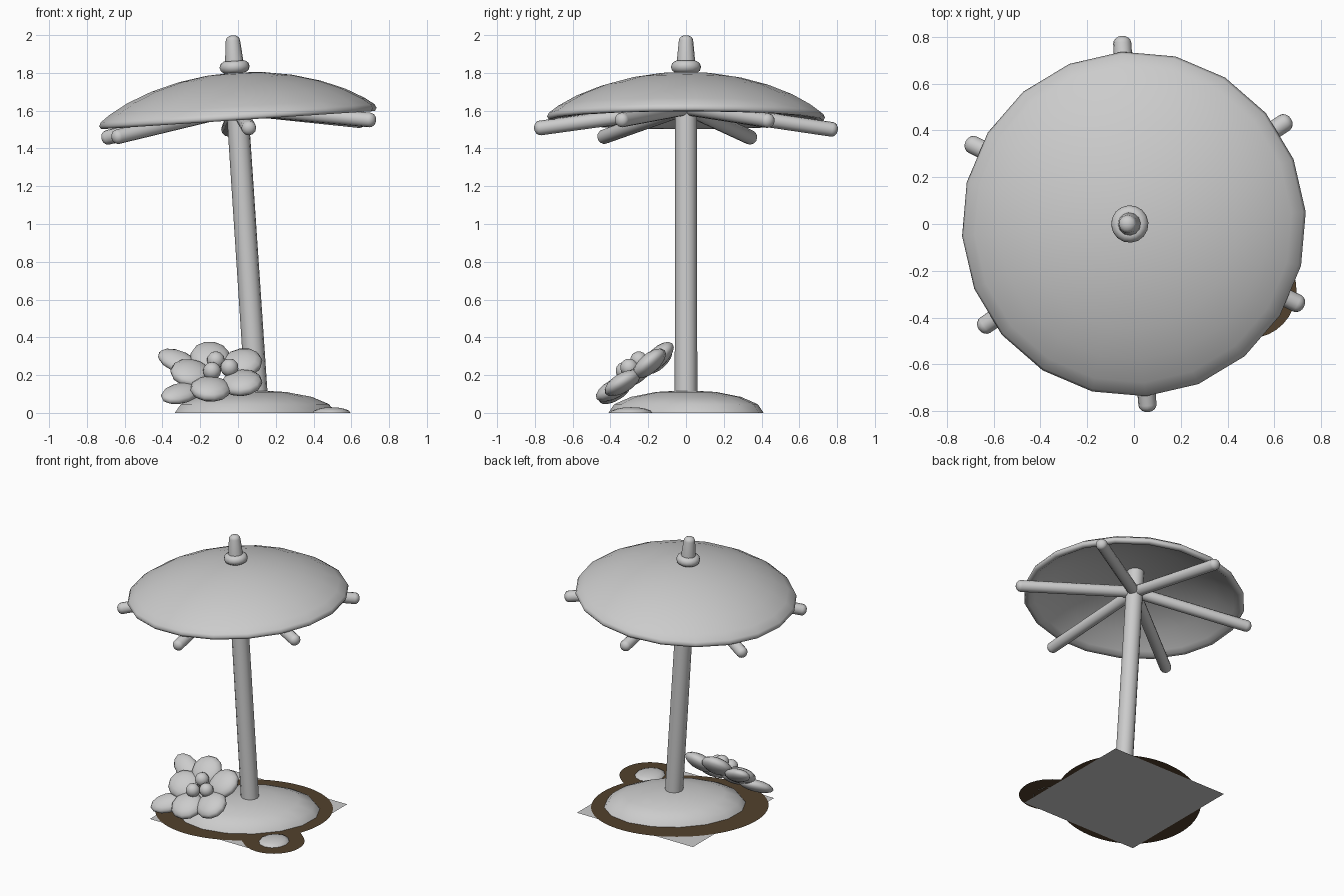
import bpy, bmesh
from math import sin, cos, pi, radians, sqrt
from mathutils import Matrix, Vector

cube = bpy.data.objects.get("Cube")
if cube:
    bpy.data.objects.remove(cube, do_unlink=True)


def material(name, rgb):
    m = bpy.data.materials.new(name)
    m.use_nodes = True
    m.diffuse_color = (*rgb, 1)
    bsdf = next(n for n in m.node_tree.nodes if n.type == 'BSDF_PRINCIPLED')
    bsdf.inputs["Base Color"].default_value = (*rgb, 1)
    return m


GREY = material("light grey", (0.6, 0.6, 0.6))
BROWN = material("dark brown", (0.085, 0.053, 0.026))


def finish(name, bm, mat=GREY, matrix=Matrix(), angle=62):
    """Turn a bmesh into a named, smoothly shaded object."""
    bm.transform(matrix)
    me = bpy.data.meshes.new(name)
    bm.to_mesh(me)
    bm.free()
    me.materials.append(mat)
    ob = bpy.data.objects.new(name, me)
    bpy.context.collection.objects.link(ob)
    bpy.ops.object.select_all(action='DESELECT')
    ob.select_set(True)
    bpy.context.view_layer.objects.active = ob
    bpy.ops.object.shade_smooth_by_angle(angle=radians(angle))


def lathe(name, profile, sides, matrix=Matrix()):
    """Spin (radius, height) points about the local z axis."""
    bm = bmesh.new()
    vs = [bm.verts.new((r, 0, z)) for r, z in profile]
    es = [bm.edges.new(pair) for pair in zip(vs, vs[1:])]
    bmesh.ops.spin(bm, geom=vs + es, cent=(0, 0, 0), axis=(0, 0, 1),
                   angle=2 * pi, steps=sides, use_duplicate=False)
    bmesh.ops.remove_doubles(bm, verts=bm.verts, dist=0.0005)
    bmesh.ops.recalc_face_normals(bm, faces=bm.faces)
    finish(name, bm, matrix=matrix)


def ellipsoid(name, radii, matrix, segments=12, half=False):
    bm = bmesh.new()
    bmesh.ops.create_uvsphere(bm, u_segments=segments, v_segments=8, radius=1)
    if half:
        low = [v for v in bm.verts if v.co.z < -0.01]
        bmesh.ops.delete(bm, geom=low, context='VERTS')
    finish(name, bm, matrix=matrix @ Matrix.Diagonal((*radii, 1)), angle=80)


def move(x, y, z):
    return Matrix.Translation((x, y, z))


def turn(deg, axis):
    return Matrix.Rotation(radians(deg), 4, axis)


def round_tip(r, top, depth):
    """Profile points of a domed end, from the side wall to the axis."""
    return [(r * cos(a), top - depth + depth * sin(a))
            for a in [pi / 8 * i for i in range(4)]] + [(0, top)]


# Ground: square sheet, brown patch with a round side lobe, sand mounds
bm = bmesh.new()
bmesh.ops.create_grid(bm, x_segments=1, y_segments=1, size=0.47)
finish("ground_sheet", bm, matrix=move(0.085, 0, 0))

bm = bmesh.new()
lobe = Vector((0.44, -0.285))
lobe_radius = 0.205
rim = []
for i in range(120):
    a = 2 * pi * i / 120
    t = a - radians(40)
    r = 1 / sqrt((cos(t) / 0.59) ** 2 + (sin(t) / 0.48) ** 2)
    ray = Vector((cos(a), sin(a)))
    along = lobe.dot(ray)
    gap = lobe_radius ** 2 - (lobe.length_squared - along ** 2)
    if along > 0 and gap > 0:
        r = max(r, along + sqrt(gap))
    rim.append(bm.verts.new((0.05 + r * ray.x, r * ray.y, 0.004)))
bm.faces.new(rim)
finish("ground_patch", bm, BROWN)

ellipsoid("sand_mound", (0.475, 0.36, 0.12), move(0.09, 0, 0) @ turn(40, 'Z'), 16, True)
ellipsoid("small_mound", (0.1, 0.112, 0.03), move(0.495, -0.29, 0), 12, True)

# Everything on the leaning pole shares one tilted frame
lean = move(0, 0, 1.56) @ turn(-3.8, 'Y') @ turn(4, 'Z')

lathe("pole", [(0, -1.49), (0.06, -1.49), (0.058, 0.215), (0, 0.215)], 12, lean)

# Canopy: thin domed shell with a rounded lip
canopy = [(0, 0.243), (0.15, 0.235), (0.3, 0.211), (0.45, 0.17), (0.58, 0.118),
          (0.68, 0.062), (0.728, 0.026), (0.738, 0.006), (0.728, -0.01),
          (0.7, -0.01), (0.67, 0.012), (0.55, 0.09), (0.4, 0.15), (0.2, 0.198),
          (0, 0.212)]
lathe("canopy", canopy, 20, lean)

# Collar and finial
ring = [(0.047 + 0.033 * cos(a), 0.272 + 0.033 * sin(a))
        for a in [2 * pi * i / 10 for i in range(11)]]
lathe("collar", ring, 16, lean)
lathe("finial", [(0, 0.22), (0.052, 0.22), (0.05, 0.29)]
      + round_tip(0.038, 0.44, 0.028), 12, lean)

# Ribs sloping down from the hub
hub = Vector((0, 0, 0.055))
for i in range(6):
    a = radians(30 + 60 * i)
    way = Vector((0.806 * cos(a), 0.806 * sin(a), -0.06)) - hub
    aim = Matrix.Translation(hub) @ way.to_track_quat('Z', 'Y').to_matrix().to_4x4()
    lathe(f"rib_{i + 1}", [(0, 0), (0.039, 0)] + round_tip(0.039, way.length, 0.032),
          12, lean @ aim)

# Flower leaning on the mound: petals, leaves and round stamens
flower = move(-0.1, -0.265, 0.21) @ turn(36, 'X')
for i in range(5):
    ellipsoid(f"petal_{i + 1}", (0.112, 0.108, 0.05),
              flower @ turn(36 + 72 * i, 'Z') @ move(0.148, 0, 0) @ turn(-8, 'Y'))
for i, a in enumerate((148, 217)):
    ellipsoid(f"leaf_{i + 1}", (0.12, 0.075, 0.04),
              flower @ turn(a, 'Z') @ move(0.255, 0, -0.02) @ turn(-6, 'Y'))
for i in range(3):
    ellipsoid(f"stamen_{i + 1}", (0.048,) * 3,
              flower @ turn(108 + 120 * i, 'Z') @ move(0.056, 0, 0.045))
